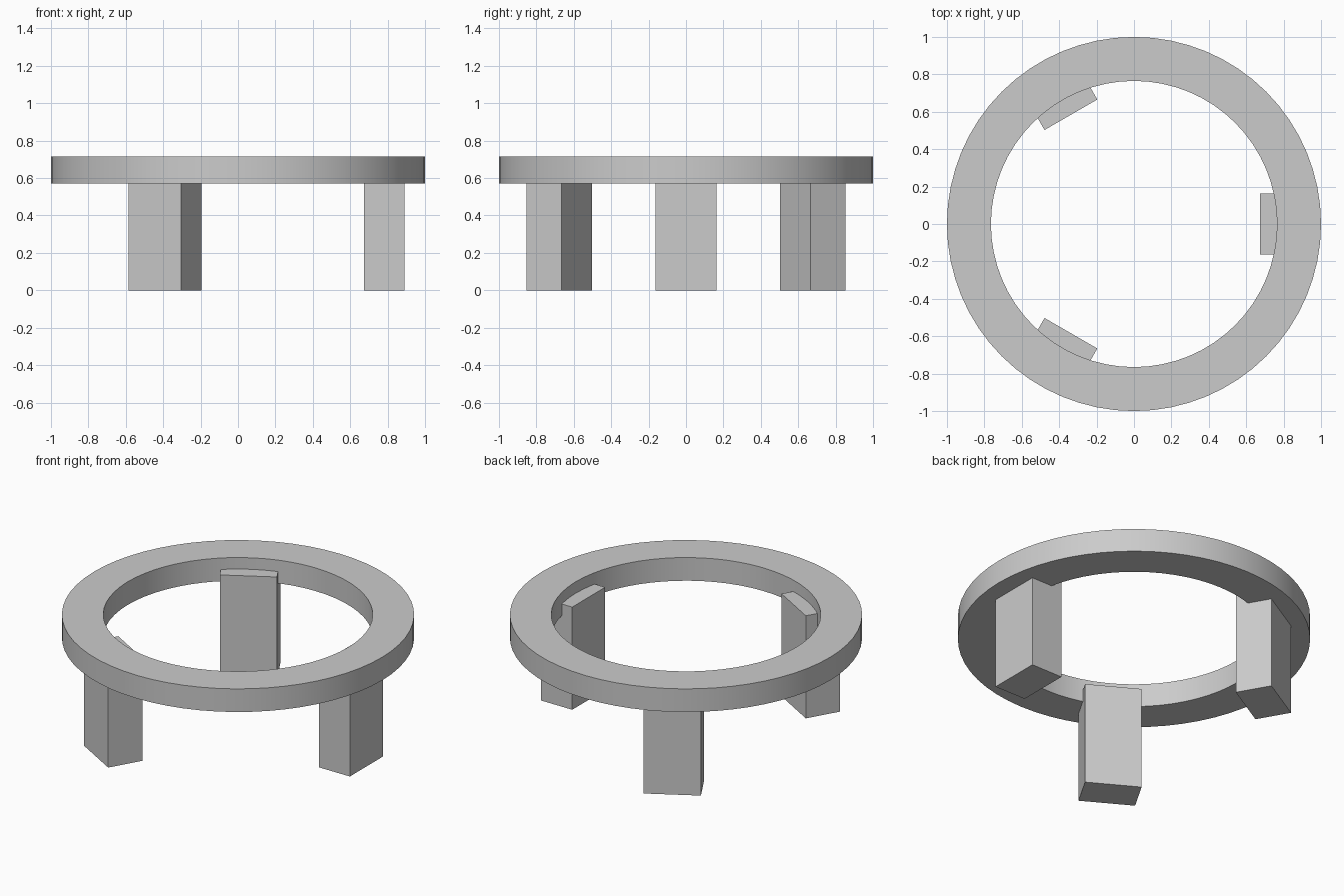
import bpy, bmesh, math
from mathutils import Matrix, Vector

cube = bpy.data.objects.get("Cube")
if cube:
    bpy.data.objects.remove(cube, do_unlink=True)

grey = bpy.data.materials.new("plain grey")
grey.use_nodes = True
COLOUR = (0.6, 0.6, 0.6, 1)
grey.diffuse_color = COLOUR
grey.node_tree.nodes["Principled BSDF"].inputs["Base Color"].default_value = COLOUR

RING_BOTTOM, RING_TOP = 0.57, 0.715
LEG_TOP = 0.643


def add_object(name, bm):
    bmesh.ops.recalc_face_normals(bm, faces=bm.faces)
    mesh = bpy.data.meshes.new(name)
    bm.to_mesh(mesh)
    bm.free()
    mesh.materials.append(grey)
    obj = bpy.data.objects.new(name, mesh)
    bpy.context.collection.objects.link(obj)
    return obj


# Flat ring: a rectangular section spun around the vertical axis
bm = bmesh.new()
section = [bm.verts.new((r, 0, z)) for r, z in
           ((0.765, RING_BOTTOM), (1, RING_BOTTOM), (1, RING_TOP), (0.765, RING_TOP))]
edges = [bm.edges.new((section[i], section[(i + 1) % 4])) for i in range(4)]
bmesh.ops.spin(bm, geom=section + edges, cent=(0, 0, 0), axis=(0, 0, 1),
               angle=math.tau, steps=64, use_duplicate=False)
bmesh.ops.remove_doubles(bm, verts=bm.verts, dist=0.0001)
ring = add_object("ring", bm)
bpy.ops.object.select_all(action="DESELECT")
ring.select_set(True)
bpy.context.view_layer.objects.active = ring
bpy.ops.object.shade_smooth_by_angle(angle=math.radians(30))

# Three block legs, let into the inner half of the ring
for i, name in enumerate(("left_leg", "back_right_leg", "front_right_leg")):
    bm = bmesh.new()
    place = (Matrix.Rotation(i * math.tau / 3, 4, "Z")
             @ Matrix.Translation((0.782, 0, LEG_TOP / 2))
             @ Matrix.Diagonal(Vector((0.215, 0.326, LEG_TOP, 1))))
    bmesh.ops.create_cube(bm, size=1, matrix=place)
    add_object(name, bm)
